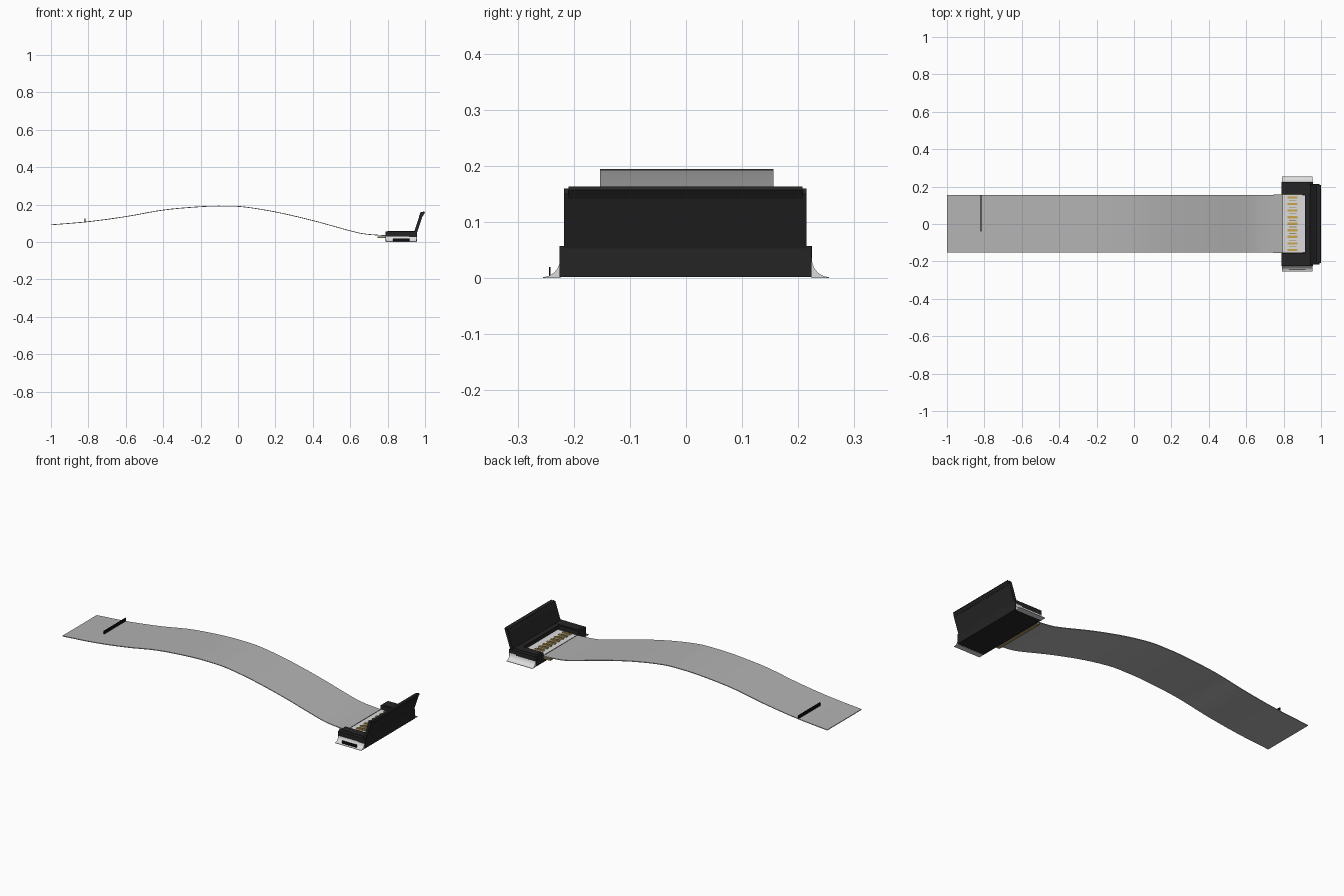
import bpy, bmesh, math
from mathutils import Vector

if "Cube" in bpy.data.objects:
    bpy.data.objects.remove(bpy.data.objects["Cube"])


def material(name, r, g, b):
    m = bpy.data.materials.new(name)
    m.diffuse_color = (r, g, b, 1)
    m.use_nodes = True
    m.node_tree.nodes["Principled BSDF"].inputs["Base Color"].default_value = m.diffuse_color
    return m


BLACK = material("black plastic", 0.018, 0.018, 0.018)
INK = material("ink black", 0.004, 0.004, 0.004)
GREY = material("ribbon grey", 0.45, 0.45, 0.45)
WHITE = material("tab white", 0.72, 0.72, 0.72)
GOLD = material("gold", 0.60, 0.38, 0.07)
AMBER = material("amber film", 0.36, 0.27, 0.12)


def extrude(name, profile, y0, y1, mat, axis="y"):
    """Solid from a closed (x, z) profile along y, or a (y, z) one along x."""
    def point(a, z, t):
        return (a, t, z) if axis == "y" else (t, a, z)
    bm = bmesh.new()
    a = [bm.verts.new(point(p, z, y0)) for p, z in profile]
    b = [bm.verts.new(point(p, z, y1)) for p, z in profile]
    n = len(profile)
    bm.faces.new(a)
    bm.faces.new(b[::-1])
    for i in range(n):
        j = (i + 1) % n
        bm.faces.new((a[i], b[i], b[j], a[j]))
    bmesh.ops.recalc_face_normals(bm, faces=bm.faces)
    me = bpy.data.meshes.new(name)
    bm.to_mesh(me)
    bm.free()
    ob = bpy.data.objects.new(name, me)
    bpy.context.collection.objects.link(ob)
    me.materials.append(mat)
    return ob


def box(name, x, y, z, mat):
    return extrude(name, [(x[0], z[0]), (x[1], z[0]), (x[1], z[1]), (x[0], z[1])],
                   y[0], y[1], mat)


def smooth(ob):
    bpy.context.view_layer.objects.active = ob
    ob.select_set(True)
    bpy.ops.object.shade_smooth_by_angle(angle=math.radians(35))
    ob.select_set(False)


def spline(points, steps):
    """Smooth curve through the points."""
    p = [Vector(q) for q in points]
    p = [2 * p[0] - p[1]] + p + [2 * p[-1] - p[-2]]
    out = []
    for i in range(1, len(p) - 2):
        a, b, c, d = p[i - 1:i + 3]
        for s in range(steps):
            t = s / steps
            out.append(0.5 * (2 * b + (c - a) * t + (2 * a - 5 * b + 4 * c - d) * t * t
                              + (3 * b - a - 3 * c + d) * t ** 3))
    return out + [p[-2]]


# Wavy ribbon cable, built as quads around a thin section
path = spline([(-1, .094), (-.8, .111), (-.6, .138), (-.4, .173), (-.2, .191),
               (-.08, .194), (.03, .190), (.2, .163), (.4, .117), (.6, .062),
               (.68, .045), (.79, .036)], 5)
T = 0.004
Y0, Y1 = -0.153, 0.156
bm = bmesh.new()
rings = [[bm.verts.new((p.x, y, p.y - d)) for y, d in
          ((Y0, 0), (Y1, 0), (Y1, T), (Y0, T))] for p in path]
for r, s in zip(rings, rings[1:]):
    for i in range(4):
        j = (i + 1) % 4
        bm.faces.new((r[i], r[j], s[j], s[i]))
bm.faces.new(rings[0])
bm.faces.new(rings[-1][::-1])
bmesh.ops.recalc_face_normals(bm, faces=bm.faces)
mesh = bpy.data.meshes.new("ribbon_cable")
bm.to_mesh(mesh)
bm.free()
mesh.materials.append(GREY)
ribbon = bpy.data.objects.new("ribbon_cable", mesh)
bpy.context.collection.objects.link(ribbon)
smooth(ribbon)

# Stiffened cable end with its film backing
box("cable_end", (.795, .915), (Y0, Y1), (.031, .036), WHITE)
box("cable_end_seam", (.788, .795), (Y0, Y1), (.030, .0345), INK)
box("stiffener_film", (.745, .90), (Y0 - .002, Y1 + .002), (.021, .031), AMBER)

# Printed mark standing on the ribbon
box("ribbon_mark", (-.820, -.815), (-.04, Y1), (.108, .127), INK)

# Connector housing: floor, end blocks and rear wall
box("housing_floor", (.788, .958), (-.225, .224), (.002, .020), BLACK)
box("housing_rear_wall", (.915, .958), (-.225, .224), (.002, .057), BLACK)
for side, name in ((-1, "front"), (1, "back")):
    ys = sorted((side * .158, side * .2245))
    box(name + "_end_block", (.788, .915), ys, (.002, .057), BLACK)
    rim = sorted((side * .166, side * .205))
    box(name + "_end_rim", (.800, .95), rim, (.057, .059), BLACK)

# Curved solder tabs at both ends
for side, name in ((-1, "front"), (1, "back")):
    arc = [(side * (.255 - .031 * math.sin(a)), .036 - .034 * math.cos(a))
           for a in [i * math.pi / 16 for i in range(9)]]
    tab = extrude(name + "_solder_tab", arc + [(side * .224, 0), (side * .255, 0)],
                  .790, .955, WHITE, axis="x")
    smooth(tab)
box("tab_mark", (.828, .918), (-.2445, -.2415), (.002, .020), INK)

# Gold contacts: a long finger and short raised tip in each row
COUNT = 9
for i in range(COUNT):
    y = -.139 + i * .281 / (COUNT - 1)
    box("contact_finger", (.822, .875), (y - .006, y + .006), (.036, .040), GOLD)
    box("contact_tip", (.836, .858), (y - .0035, y + .0035), (.040, .045), GOLD)
    if i < COUNT - 1:
        m = y + .281 / (COUNT - 1) / 2
        box("contact_slit", (.828, .870), (m - .002, m + .002), (.036, .038), AMBER)

# Open hinged lid with thicker lip
extrude("lid", [(.940, .050), (.957, .050), (.991, .150), (.987, .160), (.975, .156)],
        -.217, .215, BLACK)
extrude("lid_lip", [(.968, .140), (.989, .141), (1.0, .157), (.996, .163), (.977, .160)],
        -.209, .208, BLACK)
